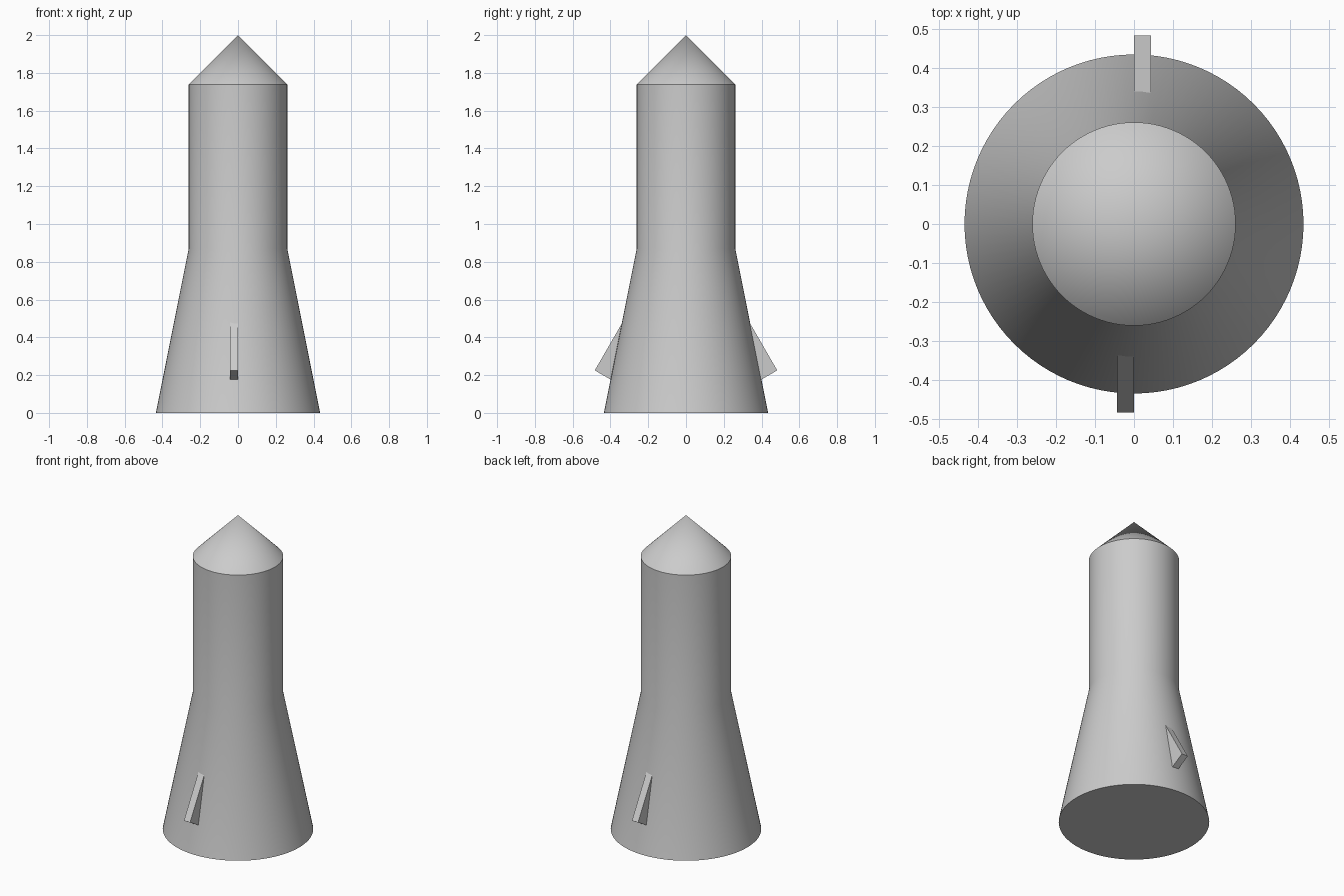
import bpy, bmesh, math
from mathutils import Matrix, Vector

cube = bpy.data.objects.get("Cube")
if cube:
    bpy.data.objects.remove(cube, do_unlink=True)

U = 2 / 46  # the design unit: 46 units tall

grey = bpy.data.materials.new("light grey")
grey.use_nodes = True
colour = (0.6, 0.6, 0.6, 1)
grey.diffuse_color = colour
grey.node_tree.nodes["Principled BSDF"].inputs["Base Color"].default_value = colour


def add_object(name, bm):
    bmesh.ops.recalc_face_normals(bm, faces=bm.faces)
    mesh = bpy.data.meshes.new(name)
    bm.to_mesh(mesh)
    bm.free()
    mesh.materials.append(grey)
    obj = bpy.data.objects.new(name, mesh)
    bpy.context.collection.objects.link(obj)
    return obj


# Body: flared skirt, straight tube and pointed nose, spun from one profile
profile = [(0, 0), (10, 0), (6, 20), (6, 40), (0, 46)]
bm = bmesh.new()
verts = [bm.verts.new((r * U, 0, z * U)) for r, z in profile]
edges = [bm.edges.new(pair) for pair in zip(verts, verts[1:])]
bmesh.ops.spin(bm, geom=verts + edges, cent=(0, 0, 0), axis=(0, 0, 1),
               angle=math.tau, steps=96, use_duplicate=False)
bmesh.ops.remove_doubles(bm, verts=bm.verts, dist=1e-5)
body = add_object("body", bm)
bpy.ops.object.select_all(action="DESELECT")
body.select_set(True)
bpy.context.view_layer.objects.active = body
bpy.ops.object.shade_smooth_by_angle(angle=math.radians(30))

# Fins: slabs tilted into the skirt, the back one turned half way round
size = Vector((U, 0.2, 0.32))
for name, turn in (("front_fin", 0), ("back_fin", math.pi)):
    bm = bmesh.new()
    bmesh.ops.create_cube(bm, size=1)
    place = (Matrix.Rotation(turn, 4, "Z")
             @ Matrix.Translation((0, -0.483, 0.225))
             @ Matrix.Rotation(math.radians(-30), 4, "X")
             @ Matrix.Translation((-size.x / 2, size.y / 2, size.z / 2))
             @ Matrix.Diagonal(size).to_4x4())
    bmesh.ops.transform(bm, matrix=place, verts=bm.verts)
    add_object(name, bm)
